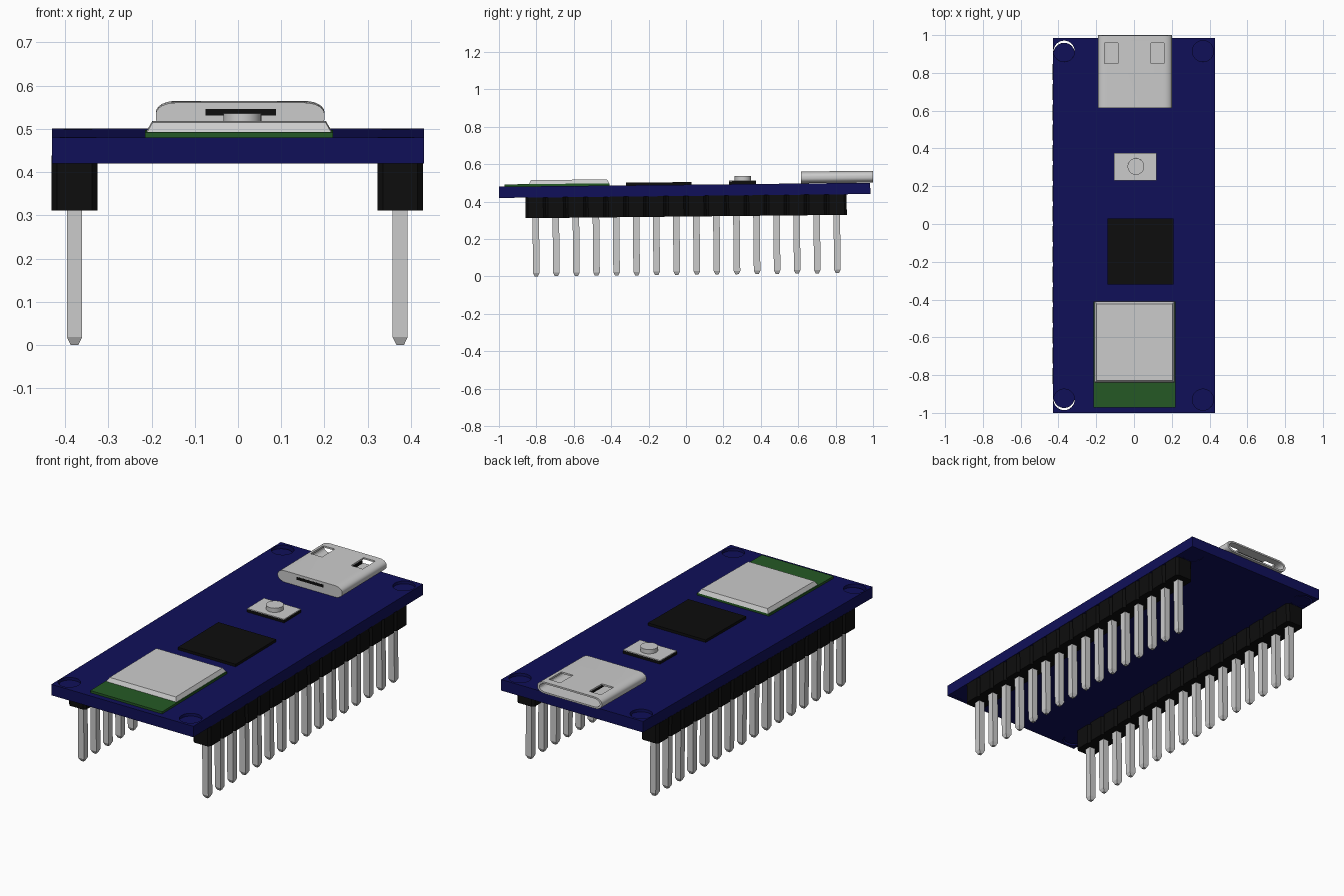
import bpy, bmesh, math
from mathutils import Matrix

if "Cube" in bpy.data.objects:
    bpy.data.objects.remove(bpy.data.objects["Cube"])

# The whole board leans up slightly towards the back
TILT = Matrix.Translation((0, 0.005, 0)) @ Matrix.Rotation(0.0105, 4, 'X')


def material(name, rgb):
    m = bpy.data.materials.new(name)
    m.diffuse_color = (*rgb, 1)
    m.use_nodes = True
    m.node_tree.nodes["Principled BSDF"].inputs["Base Color"].default_value = m.diffuse_color
    return m


BLUE = material("board_blue", (0.005, 0.005, 0.1))
BLACK = material("plastic_black", (0.004, 0.004, 0.004))
GREEN = material("module_green", (0.018, 0.1, 0.018))


def finish(name, bm, mat=None):
    bmesh.ops.recalc_face_normals(bm, faces=bm.faces)
    bm.transform(TILT)
    me = bpy.data.meshes.new(name)
    bm.to_mesh(me)
    bm.free()
    ob = bpy.data.objects.new(name, me)
    bpy.context.collection.objects.link(ob)
    if mat:
        me.materials.append(mat)
    return ob


def add_loft(bm, sections):
    """Join equal-length closed loops of points and cap both ends."""
    rings = [[bm.verts.new(p) for p in s] for s in sections]
    n = len(rings[0])
    for a, b in zip(rings, rings[1:]):
        for i in range(n):
            j = (i + 1) % n
            bm.faces.new((a[i], a[j], b[j], b[i]))
    bm.faces.new(rings[0])
    bm.faces.new(rings[-1])


def rect(x0, x1, y0, y1, z, inset=0.0):
    return [(x0 + inset, y0 + inset, z), (x1 - inset, y0 + inset, z),
            (x1 - inset, y1 - inset, z), (x0 + inset, y1 - inset, z)]


def box(name, x0, x1, y0, y1, z0, z1, mat=None, inset=0.0):
    bm = bmesh.new()
    add_loft(bm, [rect(x0, x1, y0, y1, z0), rect(x0, x1, y0, y1, z1, inset)])
    return finish(name, bm, mat)


def add_disc(bm, x, y, z0, z1, r, n=32):
    add_loft(bm, [[(x + r * math.cos(2 * math.pi * i / n),
                    y + r * math.sin(2 * math.pi * i / n), z) for i in range(n)]
                  for z in (z0, z1)])


def cut(target, cutter):
    m = target.modifiers.new("cut", 'BOOLEAN')
    m.operation = 'DIFFERENCE'
    m.solver = 'EXACT'
    m.object = cutter
    cutter.hide_render = True
    cutter.hide_viewport = True
    cutter.display_type = 'WIRE'


def smooth(ob):
    bpy.ops.object.select_all(action='DESELECT')
    ob.select_set(True)
    bpy.context.view_layer.objects.active = ob
    bpy.ops.object.shade_smooth_by_angle(angle=math.radians(30))


# Circuit board with four corner holes, each partly filled by a plug
board = box("circuit_board", -0.43, 0.43, -1.0, 0.985, 0.43, 0.49, BLUE)
holes, plugs = bmesh.new(), bmesh.new()
for x in (-0.37, 0.365):
    for y, s in ((-0.93, 1), (0.915, -1)):
        add_disc(holes, x, y, 0.4, 0.52, 0.056)
        add_disc(plugs, x, y + (0.012 * s if x < 0 else 0), 0.432, 0.475, 0.056)
cut(board, finish("hole_cutter", holes))
finish("hole_plugs", plugs, BLUE)

# Pin headers: 16 chamfered black segments and square tapered pins per side
STEP = 0.1073
for side, cx in (("left", -0.378), ("right", 0.375)):
    blocks, pins = bmesh.new(), bmesh.new()
    for k in range(16):
        y = -0.805 + k * STEP
        w, h, c = 0.053, STEP / 2, 0.013
        octagon = [(-w, -h + c), (-w + c, -h), (w - c, -h), (w, -h + c),
                   (w, h - c), (w - c, h), (-w + c, h), (-w, h - c)]
        add_loft(blocks, [[(cx + a, y + b, z) for a, b in octagon]
                          for z in (0.32, 0.43)])
        q = 0.0175
        sq = (cx - q, cx + q, y - q, y + q)
        add_loft(pins, [rect(*sq, 0.0085, 0.009), rect(*sq, 0.027),
                        rect(*sq, 0.33)])
    finish(side + "_header", blocks, BLACK)
    finish(side + "_pins", pins)


# Connector shell: rounded tube, closed at the front, open at the back edge
def add_rounded(bm, w, z0, z1, rx, rz, y0, y1):
    prof = []
    for q, (sx, sz) in enumerate(((1, 1), (-1, 1), (-1, -1), (1, -1))):
        for i in range(7):
            t = math.pi / 2 * (q + i / 6)
            prof.append((0.005 + sx * (w - rx) + rx * math.cos(t),
                         (z0 + z1) / 2 + sz * ((z1 - z0) / 2 - rz) + rz * math.sin(t)))
    add_loft(bm, [[(x, y, z) for x, z in prof] for y in (y0, y1)])


bm = bmesh.new()
add_rounded(bm, 0.195, 0.491, 0.554, 0.045, 0.026, 0.615, 1.0)
shell = finish("connector_shell", bm)
bm = bmesh.new()
add_rounded(bm, 0.183, 0.500, 0.545, 0.038, 0.02, 0.63, 1.05)
cut(shell, finish("shell_cavity_cutter", bm))
slots = bmesh.new()
for x in (-0.155, 0.09):
    add_loft(slots, [rect(x, x + 0.07, 0.85, 0.96, z) for z in (0.53, 0.57)])
cut(shell, finish("shell_slot_cutter", slots))
smooth(shell)
box("connector_tongue", -0.075, 0.088, 0.6145, 0.95, 0.524, 0.54, BLACK)

# Push button: black base, metal plate, round plunger
box("button_base", -0.105, 0.118, 0.23, 0.375, 0.49, 0.506, BLACK)
box("button_plate", -0.105, 0.118, 0.23, 0.375, 0.506, 0.51)
bm = bmesh.new()
add_disc(bm, 0.01, 0.305, 0.51, 0.533, 0.044)
smooth(finish("button_plunger", bm))

# Main chip
box("main_chip", -0.14, 0.21, -0.32, 0.03, 0.49, 0.504, BLACK)

# Radio module: green carrier and bevelled metal shield
box("module_carrier", -0.215, 0.22, -0.97, -0.41, 0.49, 0.502, GREEN)
box("module_shield", -0.21, 0.215, -0.84, -0.41, 0.502, 0.523, None, 0.012)
